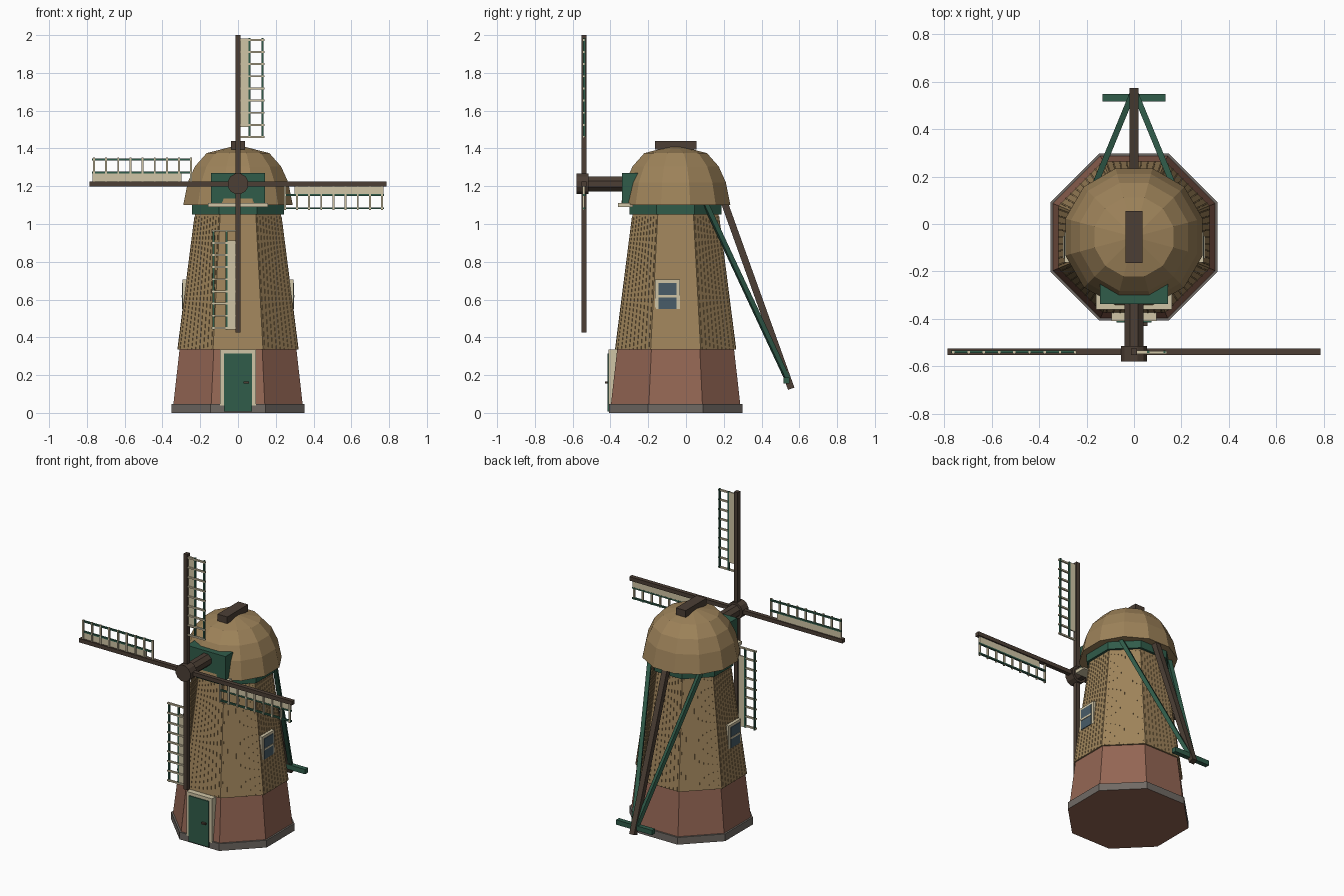
import bpy, bmesh, math
from mathutils import Matrix, Vector

if "Cube" in bpy.data.objects:
    bpy.data.objects.remove(bpy.data.objects["Cube"])

CY = -0.055          # tower axis in y
HUB = Vector((0, -0.54, 1.2125))


def material(name, r, g, b):
    m = bpy.data.materials.new(name)
    lin = [((c / 255 + 0.055) / 1.055) ** 2.4 for c in (r, g, b)]
    m.diffuse_color = (*lin, 1)
    m.use_nodes = True
    m.node_tree.nodes["Principled BSDF"].inputs["Base Color"].default_value = m.diffuse_color
    return m


THATCH = material("tan_thatch", 158, 131, 90)
BRICK = material("red_brick", 148, 102, 84)
GREEN = material("dark_green", 48, 92, 74)
CREAM = material("cream_paint", 208, 197, 166)
WOOD = material("dark_wood", 76, 63, 53)
GLASS = material("blue_glass", 72, 92, 104)
STONE = material("grey_stone", 112, 106, 100)


def finish(name, bm, *mats):
    bmesh.ops.recalc_face_normals(bm, faces=bm.faces)
    me = bpy.data.meshes.new(name)
    bm.to_mesh(me)
    bm.free()
    for m in mats:
        me.materials.append(m)
    ob = bpy.data.objects.new(name, me)
    bpy.context.collection.objects.link(ob)
    return ob


def boxes(name, mat, spans, matrix=Matrix()):
    """Each span is (x0, x1, y0, y1, z0, z1)."""
    bm = bmesh.new()
    for x0, x1, y0, y1, z0, z1 in spans:
        m = Matrix.Translation(((x0 + x1) / 2, (y0 + y1) / 2, (z0 + z1) / 2))
        m = matrix @ m @ Matrix.Diagonal((x1 - x0, y1 - y0, z1 - z0, 1))
        bmesh.ops.create_cube(bm, size=1, matrix=m)
    return finish(name, bm, mat)


def beam(name, mat, a, b, w):
    a, b = Vector(a), Vector(b)
    d = b - a
    m = Matrix.Translation((a + b) / 2) @ d.to_track_quat('Z', 'Y').to_matrix().to_4x4()
    h = w / 2
    return boxes(name, mat, [(-h, h, -h, h, -d.length / 2, d.length / 2)], m)


def lathe(name, n, profile, *mats):
    """Stack n-sided rings (flat side to the front); radii are apothems."""
    bm = bmesh.new()
    rings = []
    for r, z in profile:
        R = r / math.cos(math.pi / n)
        rings.append([bm.verts.new((R * math.cos(2 * math.pi * (i + .5) / n),
                                    CY + R * math.sin(2 * math.pi * (i + .5) / n), z))
                      for i in range(n)])
    for lo, hi in zip(rings, rings[1:]):
        for i in range(n):
            bm.faces.new((lo[i], lo[(i + 1) % n], hi[(i + 1) % n], hi[i]))
    bm.faces.new(rings[0])
    bm.faces.new(rings[-1])
    return finish(name, bm, *mats)


def cylinder_y(name, mat, n, r, y0, y1):
    bm = bmesh.new()
    m = Matrix.Translation((0, (y0 + y1) / 2, HUB.z)) @ Matrix.Rotation(math.pi / 2, 4, 'X')
    bmesh.ops.create_cone(bm, cap_ends=True, segments=n, radius1=r, radius2=r,
                          depth=y1 - y0, matrix=m @ Matrix.Rotation(math.pi / n, 4, 'Z'))
    return finish(name, bm, mat)


# Tower: plinth (with brick underside), brick base, thatched body, green collar
plinth = lathe("plinth", 8, [(0.353, 0), (0.353, 0.048)], STONE, BRICK)
for p in plinth.data.polygons:
    if p.normal.z < -0.5:
        p.material_index = 1
lathe("brick_base", 8, [(0.344, 0.03), (0.309, 0.34)], BRICK)
lathe("thatched_body", 8, [(0.319, 0.335), (0.225, 1.07)], THATCH)
lathe("cap_collar", 8, [(0.243, 1.05), (0.243, 1.105)], GREEN)

# Thin vertical seams on the body
bm = bmesh.new()
for f in range(8):
    turn = Matrix.Translation((0, CY, 0)) @ Matrix.Rotation(f * math.pi / 4, 4, 'Z')
    for k in range(-4, 5):
        t = k / 9 * 2 * math.tan(math.pi / 8)
        lo, hi = [], []
        for (r, z), ring in (((0.319, 0.336), lo), ((0.229, 1.04), hi)):
            for dx, dt in ((-0.004, -0.003), (0.002, -0.003), (0.002, 0.003), (-0.004, 0.003)):
                ring.append(bm.verts.new(turn @ Vector((r + dx, r * t + dt, z))))
        bm.faces.new(lo)
        bm.faces.new(hi)
        for i in range(4):
            bm.faces.new((lo[i], lo[(i + 1) % 4], hi[(i + 1) % 4], hi[i]))
finish("body_seams", bm, THATCH)

# Rotating cap with ridge block
lathe("cap_dome", 12, [(0.29, 1.10), (0.266, 1.22), (0.228, 1.305), (0.166, 1.375),
                       (0.02, 1.413)], THATCH)
boxes("cap_ridge", WOOD, [(-0.036, 0.036, -0.165, 0.055, 1.395, 1.44)])
boxes("cap_front_board", GREEN, [(-0.143, 0.143, -0.338, -0.25, 1.11, 1.27)])
boxes("cap_front_sill", CREAM, [(-0.16, 0.16, -0.36, -0.28, 1.09, 1.112)])

# Wind shaft and hub
cylinder_y("wind_shaft", WOOD, 8, 0.043, -0.53, -0.25)
cylinder_y("hub", WOOD, 12, 0.056, -0.58, -0.515)

# Sails: stock, lattice rungs, long rails and a board, repeated by quarter turns
for q in range(4):
    m = Matrix.Translation(HUB) @ Matrix.Rotation(q * math.pi / 2, 4, 'Y')
    tag = "_%d" % (q + 1)
    boxes("sail_stock" + tag, WOOD, [(-0.013, 0.013, -0.014, 0.014, 0, 0.787)], m)
    boxes("sail_rails" + tag, GREEN,
          [(x - 0.005, x + 0.005, -0.005, 0.007, 0.247, 0.772) for x in (0.06, 0.129)], m)
    boxes("sail_rungs" + tag, CREAM,
          [(0.0, 0.139, -0.009, 0.003, 0.248 + i * 0.0643 - 0.005, 0.248 + i * 0.0643 + 0.005)
           for i in range(9)], m)
    boxes("sail_board" + tag, CREAM, [(0.01, 0.057, -0.002, 0.006, 0.30, 0.77)], m)

# Door with frame and handle
boxes("door_frame", CREAM, [(s * 0.084 - 0.011, s * 0.084 + 0.011, -0.41, -0.36, 0.04, 0.335)
                            for s in (-1, 1)] +
      [(-0.095, 0.095, -0.41, -0.35, 0.313, 0.335)])
boxes("door", GREEN, [(-0.074, 0.074, -0.416, -0.36, 0.008, 0.314)])
boxes("door_handle", WOOD, [(0.028, 0.058, -0.43, -0.414, 0.156, 0.167)])

# Side windows
for s, tag in ((1, "right"), (-1, "left")):
    m = Matrix.Diagonal((s, 1, 1, 1))
    boxes("window_frame_" + tag, CREAM, [(0.25, 0.2925, -0.163, -0.033, 0.55, 0.705)], m)
    boxes("window_glass_" + tag, GLASS, [(0.26, 0.2965, -0.146, -0.05, 0.55, 0.688)], m)
    boxes("window_bar_" + tag, CREAM, [(0.27, 0.299, -0.146, -0.05, 0.612, 0.624)], m)

# Tail pole, braces and crossbar
beam("tail_pole", WOOD, (0, 0.19, 1.15), (0, 0.557, 0.128), 0.036)
for s, tag in ((1, "right"), (-1, "left")):
    beam("tail_brace_" + tag, GREEN, (s * 0.19, 0.105, 1.105), (s * 0.012, 0.537, 0.18), 0.025)
boxes("tail_crossbar", GREEN, [(-0.133, 0.133, 0.517, 0.548, 0.155, 0.187)])
